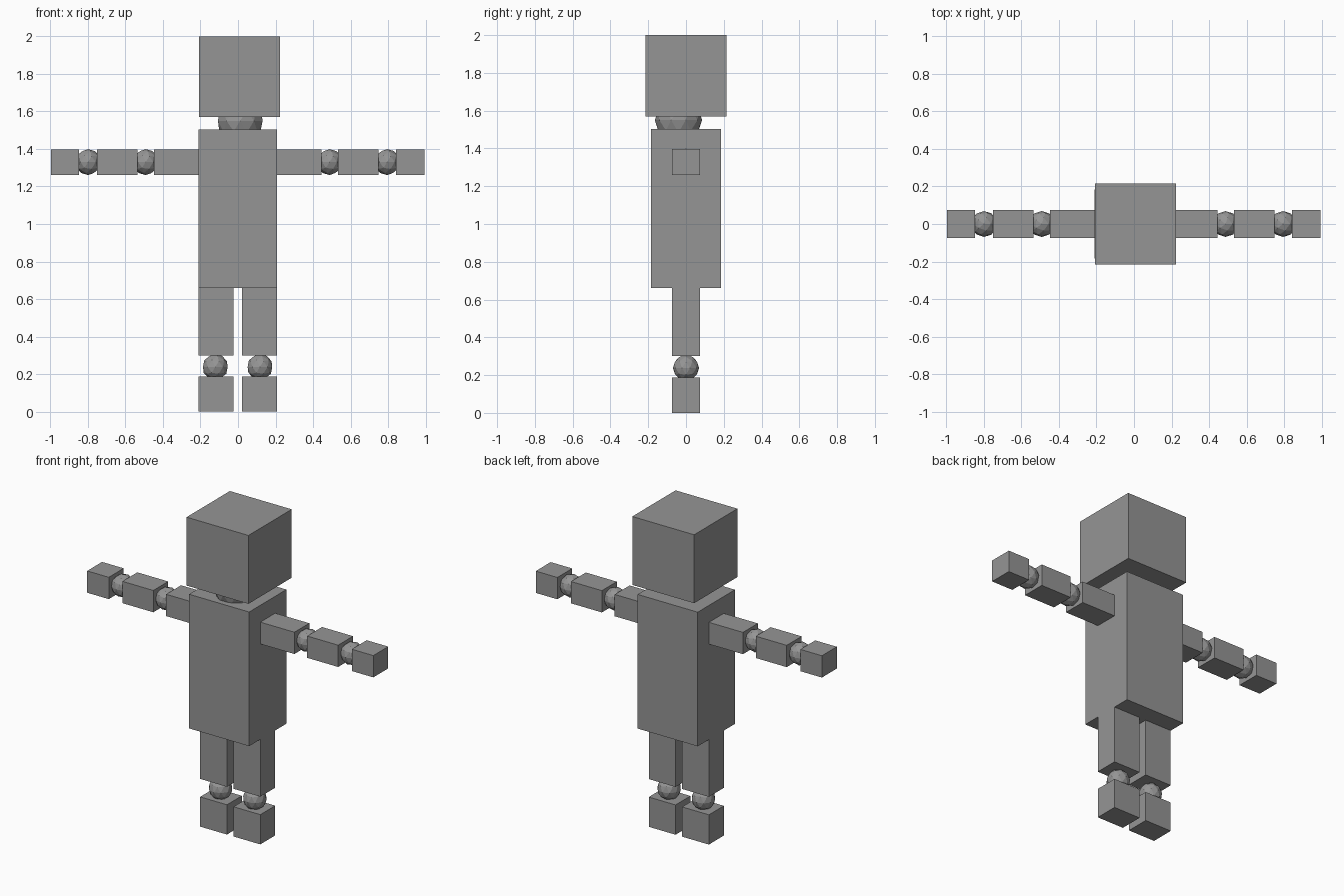
import bpy

if "Cube" in bpy.data.objects:
    bpy.data.objects.remove(bpy.data.objects["Cube"])

grey = bpy.data.materials.new("plain grey")
grey.diffuse_color = (0.3, 0.3, 0.3, 1)
grey.use_nodes = True
grey.node_tree.nodes["Principled BSDF"].inputs["Base Color"].default_value = grey.diffuse_color

MID = -0.002  # mirror plane of the body and limbs


def box(name, x, y, z):
    """Box from (min, max) pairs on each axis."""
    centre = [(a + b) / 2 for a, b in (x, y, z)]
    bpy.ops.mesh.primitive_cube_add(size=1, location=centre)
    ob = bpy.context.object
    ob.name = name
    ob.scale = [b - a for a, b in (x, y, z)]
    bpy.ops.object.transform_apply(location=False, rotation=False, scale=True)
    ob.data.materials.append(grey)


def ball(name, centre, radius):
    """Faceted joint ball, its ends sunk in the neighbouring boxes."""
    bpy.ops.mesh.primitive_ico_sphere_add(subdivisions=2, radius=radius, location=centre)
    ob = bpy.context.object
    ob.name = name
    ob.data.materials.append(grey)


# Head, neck and torso
box("head", (-0.207, 0.223), (-0.215, 0.215), (1.57, 2.0))
ball("neck", (0.012, -0.04, 1.55), 0.125)
box("torso", (MID - 0.209, MID + 0.209), (-0.185, 0.185), (0.66, 1.503))

LIMB_Y = (-0.074, 0.074)
ARM_Z = (1.26, 1.397)

for side, s in (("left", 1), ("right", -1)):
    def span(a, b):
        return sorted((MID + s * a, MID + s * b))

    # Arm
    box(side + "_upper_arm", span(0.2, 0.446), LIMB_Y, ARM_Z)
    ball(side + "_elbow", (MID + s * 0.49, 0, 1.33), 0.069)
    box(side + "_forearm", span(0.535, 0.75), LIMB_Y, ARM_Z)
    ball(side + "_wrist", (MID + s * 0.797, 0, 1.33), 0.069)
    box(side + "_hand", span(0.845, 0.995), LIMB_Y, ARM_Z)

    # Leg
    box(side + "_leg", span(0.023, 0.209), LIMB_Y, (0.3, 0.665))
    ball(side + "_knee", (MID + s * 0.119, 0, 0.238), 0.069)
    box(side + "_foot", span(0.023, 0.209), LIMB_Y, (0.0, 0.187))
